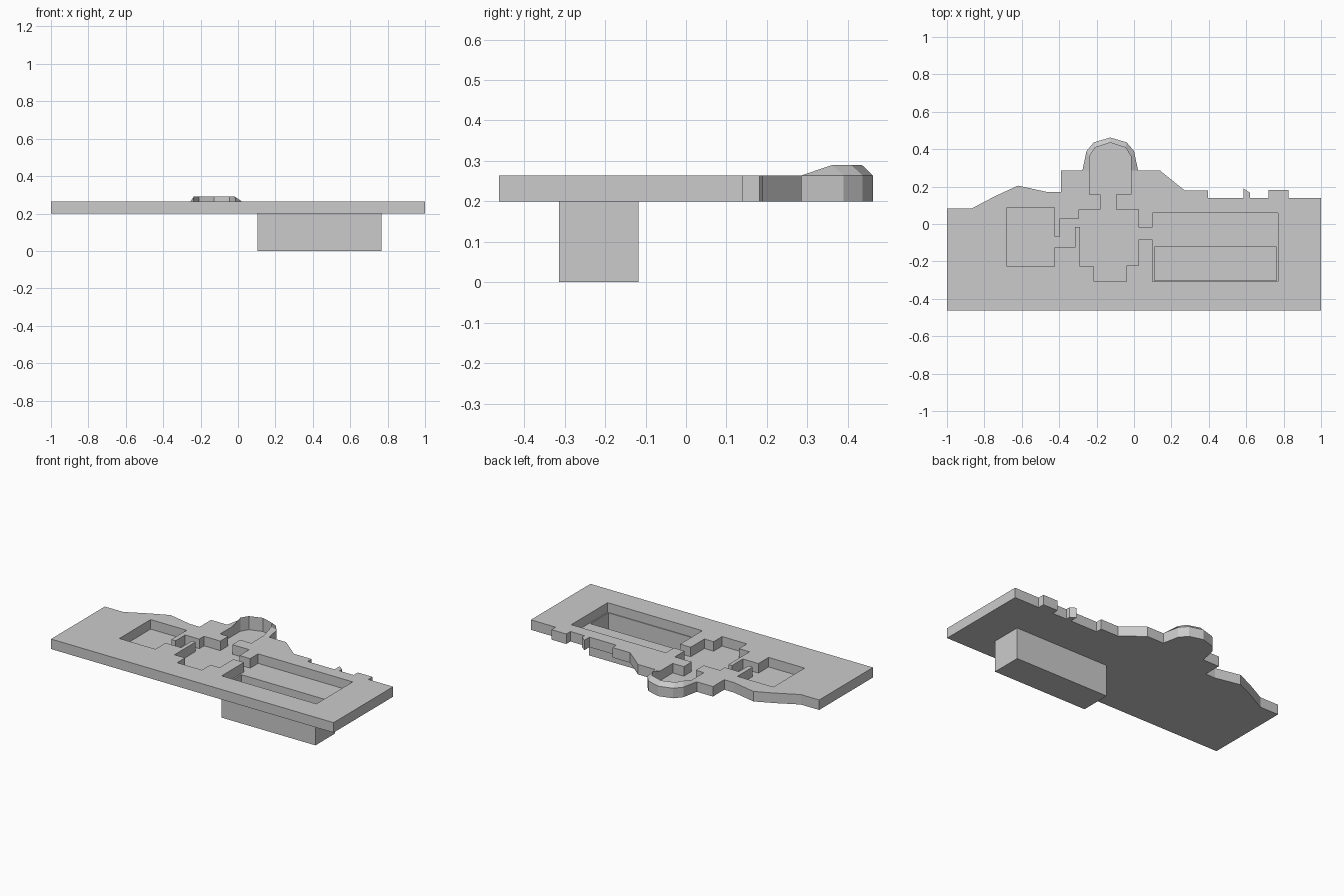
import bpy, bmesh

if "Cube" in bpy.data.objects:
    bpy.data.objects.remove(bpy.data.objects["Cube"])

BASE, FLOOR, TOP = 0.2, 0.203, 0.264
APSE_X = -0.127


def finish(bm, name):
    bmesh.ops.recalc_face_normals(bm, faces=bm.faces)
    me = bpy.data.meshes.new(name)
    bm.to_mesh(me)
    bm.free()
    ob = bpy.data.objects.new(name, me)
    bpy.context.collection.objects.link(ob)
    return ob


def prism(name, loops, z0, z1):
    """Vertical prism from an outer loop plus optional hole loops."""
    bm = bmesh.new()
    rings = []
    for z in (z0, z1):
        edges = []
        for loop in loops:
            vs = [bm.verts.new((x, y, z)) for x, y in loop]
            rings.append(vs)
            edges += [bm.edges.new((vs[i - 1], vs[i])) for i in range(len(vs))]
        bmesh.ops.triangle_fill(bm, edges=edges, use_beauty=True)
    n = len(loops)
    for low, high in zip(rings[:n], rings[n:]):
        for i in range(len(low)):
            bm.faces.new((low[i - 1], low[i], high[i], high[i - 1]))
    bmesh.ops.dissolve_limit(bm, angle_limit=0.01, verts=bm.verts, edges=bm.edges)
    return finish(bm, name)


def rect(x0, x1, y0, y1):
    return [(x0, y0), (x1, y0), (x1, y1), (x0, y1)]


# Outer outline, from the right side of the apse clockwise to its left side
outer = [(0.022, 0.285), (0.14, 0.285), (0.27, 0.18), (0.395, 0.18),
         (0.395, 0.14), (0.585, 0.14), (0.585, 0.19), (0.62, 0.167),
         (0.62, 0.14), (0.72, 0.14), (0.72, 0.182), (0.825, 0.182),
         (0.825, 0.14), (1, 0.14), (1, -0.462), (-1, -0.462), (-1, 0.082),
         (-0.87, 0.082), (-0.74, 0.15), (-0.62, 0.205), (-0.46, 0.17),
         (-0.39, 0.17), (-0.39, 0.285), (-0.276, 0.285)]

# Connected room walls, from the left side of the apse round to its right side
rooms = [(-0.237, 0.285), (-0.237, 0.158), (-0.18, 0.158), (-0.18, 0.078),
         (-0.295, 0.078), (-0.295, 0.03), (-0.395, 0.03), (-0.395, -0.067),
         (-0.425, -0.067), (-0.425, 0.088), (-0.68, 0.088), (-0.68, -0.228),
         (-0.425, -0.228), (-0.425, -0.125), (-0.315, -0.125),
         (-0.315, -0.015), (-0.29, -0.015), (-0.29, -0.228),
         (-0.215, -0.228), (-0.215, -0.308), (-0.04, -0.308),
         (-0.04, -0.222), (0.025, -0.222), (0.025, -0.083), (0.1, -0.083),
         (0.1, -0.308), (0.77, -0.308), (0.77, 0.06), (0.1, 0.06),
         (0.1, -0.02), (0.025, -0.02), (0.025, 0.078), (-0.095, 0.078),
         (-0.095, 0.158), (-0.017, 0.158), (-0.017, 0.285)]

# Apse cross-sections: outer x, y, inner x, y, inner height (half, then mirrored)
half = [(0.022, 0.285, -0.017, 0.285, TOP), (0.0, 0.39, -0.017, 0.362, 0.29),
        (-0.04, 0.437, -0.045, 0.408, 0.29), (APSE_X, 0.462, APSE_X, 0.435, 0.29)]
sections = half + [(2 * APSE_X - a, b, 2 * APSE_X - c, d, z)
                   for a, b, c, d, z in half[-2::-1]]

# Thick ground around the rooms
prism("ground_walls", [outer + rooms], BASE, TOP)

# Raised curved rim of the apse
bm = bmesh.new()
rings = [[bm.verts.new(p) for p in ((a, b, BASE), (a, b, TOP), (c, d, z), (c, d, BASE))]
         for a, b, c, d, z in sections]
for r, s in zip(rings, rings[1:]):
    for i in range(4):
        bm.faces.new((r[i - 1], r[i], s[i], s[i - 1]))
bm.faces.new(rings[0])
bm.faces.new(rings[-1])
finish(bm, "apse_rim")

# Thin room floor with the pool opening
apse_inner = [(c, d) for a, b, c, d, z in sections[1:-1]]
pool_in = rect(0.11, 0.762, -0.303, -0.122)
pool_out = rect(0.104, 0.768, -0.314, -0.118)
prism("room_floor", [rooms + apse_inner, pool_in], BASE, FLOOR)

# Deep pool hanging below the slab
prism("pool_walls", [pool_out, pool_in], 0, BASE)
prism("pool_bottom", [pool_in], 0, 0.005)
